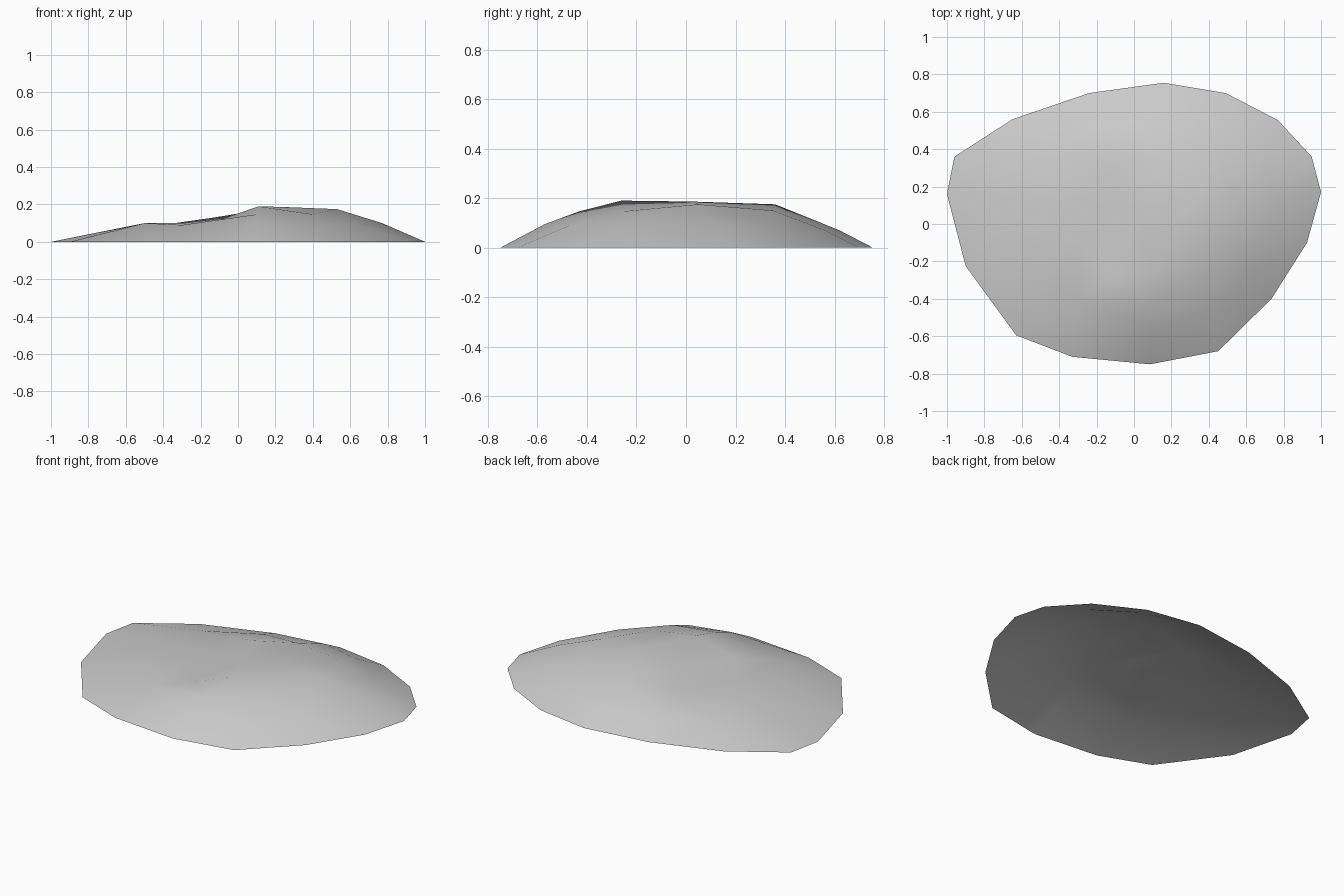
import bpy
import bmesh
from mathutils import Vector
from mathutils.geometry import delaunay_2d_cdt

cube = bpy.data.objects.get("Cube")
if cube:
    bpy.data.objects.remove(cube, do_unlink=True)


def make_material(name, colour):
    material = bpy.data.materials.new(name)
    material.use_nodes = True
    material.diffuse_color = colour
    material.node_tree.nodes["Principled BSDF"].inputs["Base Color"].default_value = colour
    return material


# Ground outline of the mound, anticlockwise
outline = [(-1, .16), (-.9, -.225), (-.63, -.595), (-.33, -.71), (.085, -.75),
           (.45, -.68), (.735, -.4), (.925, -.1), (1, .17), (.95, .36),
           (.77, .555), (.49, .7), (.16, .755), (-.24, .7), (-.65, .56), (-.96, .36)]

# Lower slope, low shelf on one side, valley floor and the crest around it
lower_slope = [(.1, -.57, .095), (.42, -.47, .09), (.63, -.25, .09), (.77, .12, .1),
               (.66, .38, .08), (.42, .55, .075), (.15, .62, .07), (-.2, .53, .07)]
shelf = [(-.5, .1, .1), (-.48, .36, .08), (-.5, -.2, .1), (-.3, -.42, .09),
         (-.12, -.28, .11), (-.3, -.1, .1)]
valley = [(-.18, .1, .1), (.03, .06, .14)]
crest = [(.1, -.43, .147), (.11, -.26, .19), (.4, -.25, .147), (.25, .03, .186),
         (.53, .05, .175), (.45, .35, .15), (.15, .36, .175), (-.13, .32, .13)]

points = [Vector((x, y, 0)) for x, y in outline]
points += [Vector(p) for p in lower_slope + shelf + valley + crest]

# Triangulate the surveyed points into one open shell
count = len(outline)
rim = [(i, (i + 1) % count) for i in range(count)]
flat, _, faces, origins, _, _ = delaunay_2d_cdt([p.xy for p in points], rim, [], 1, 1e-5)

bm = bmesh.new()
verts = [bm.verts.new((p.x, p.y, points[src[0]].z)) for p, src in zip(flat, origins)]
for face in faces:
    bm.faces.new([verts[i] for i in face])
for face in bm.faces:
    face.normal_update()
    if face.normal.z < 0:
        face.normal_flip()
    face.smooth = True

mesh = bpy.data.meshes.new("mound")
bm.to_mesh(mesh)
bm.free()
mesh.materials.append(make_material("pale grey", (.6, .6, .6, 1)))
mound = bpy.data.objects.new("mound", mesh)
bpy.context.collection.objects.link(mound)
